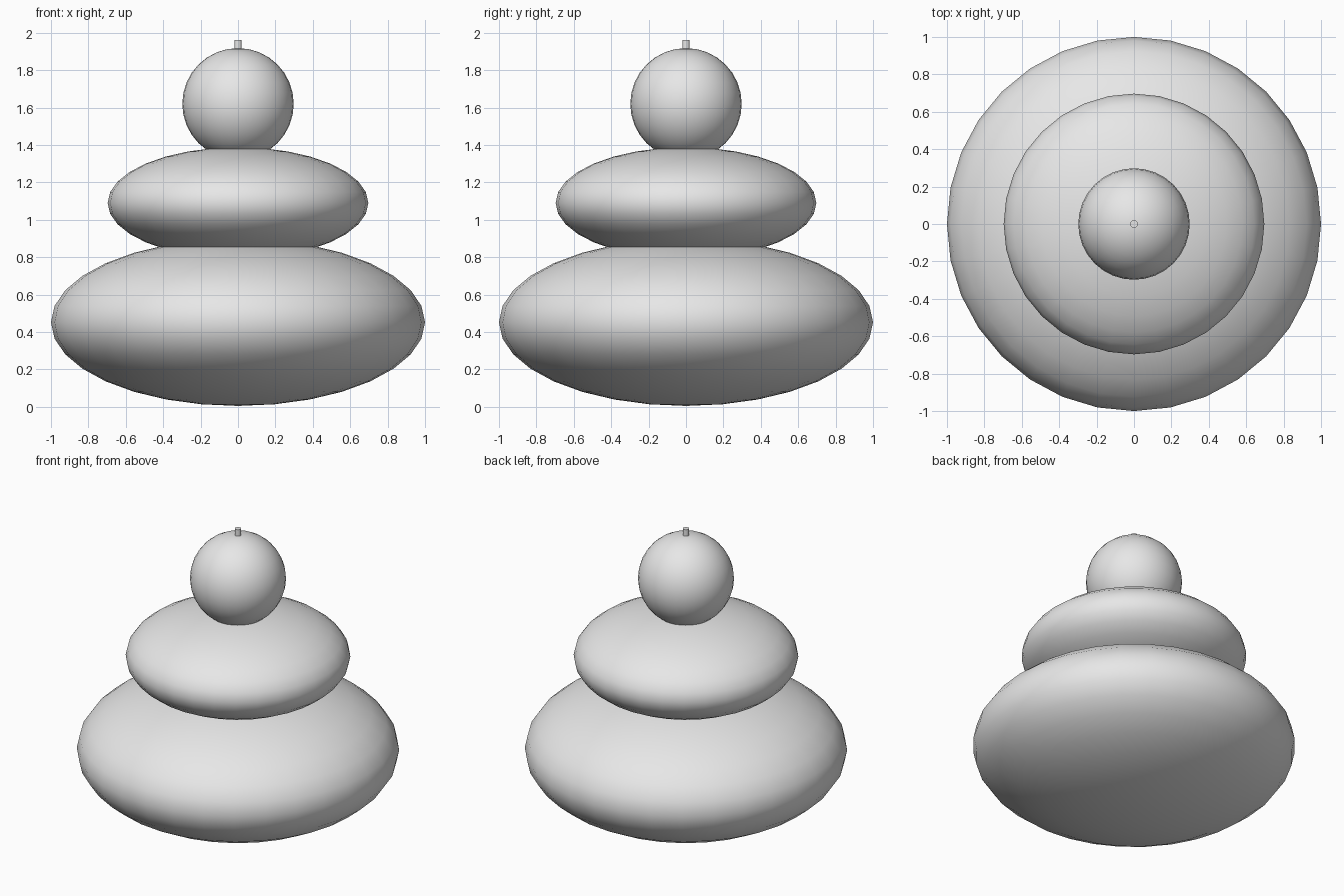
import bpy

cube = bpy.data.objects.get("Cube")
if cube:
    bpy.data.objects.remove(cube, do_unlink=True)

# Single plain grey for every part
GREY = (0.8, 0.8, 0.8, 1.0)
grey = bpy.data.materials.new("light_grey")
grey.use_nodes = True
grey.diffuse_color = GREY
grey.node_tree.nodes["Principled BSDF"].inputs["Base Color"].default_value = GREY


def finish(name):
    obj = bpy.context.object
    obj.name = name
    obj.data.materials.append(grey)
    return obj


def ellipsoid(name, radius, half_height, z):
    bpy.ops.mesh.primitive_uv_sphere_add(segments=32, ring_count=16, radius=1, location=(0, 0, z))
    obj = finish(name)
    obj.scale = (radius, radius, half_height)
    bpy.ops.object.transform_apply(location=False, rotation=False, scale=True)
    bpy.ops.object.shade_smooth()


# Stacked rounded tiers, each sunk slightly into the one below
ellipsoid("bottom_tier", 1.0, 0.447, 0.452)
ellipsoid("middle_tier", 0.697, 0.298, 1.09)
ellipsoid("top_ball", 0.298, 0.298, 1.62)

# Small peg on the crown
bpy.ops.mesh.primitive_cylinder_add(vertices=32, radius=0.02, depth=0.06, location=(0, 0, 1.93))
finish("top_peg")
bpy.ops.object.shade_smooth_by_angle()
